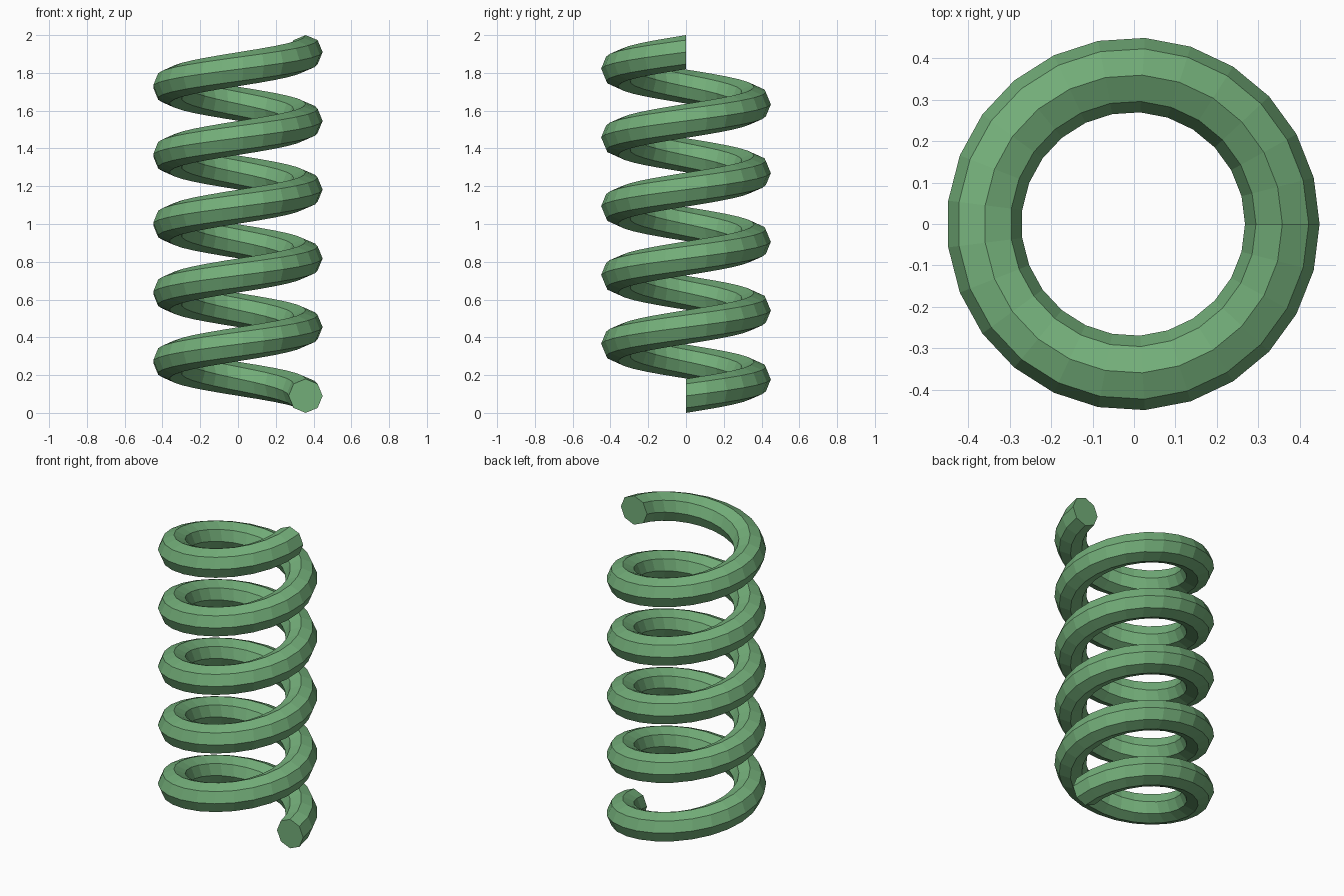
import bpy, bmesh
from math import sin, cos, pi

if "Cube" in bpy.data.objects:
    bpy.data.objects.remove(bpy.data.objects["Cube"])

COIL_R, WIRE_R = 0.36, 0.09
TURNS, STEPS, SIDES = 5, 25, 8
RISE = 2.0 - 2 * WIRE_R
COUNT = TURNS * STEPS

bm = bmesh.new()

# Upright octagon sections swept along the helix
rings = []
for i in range(COUNT + 1):
    a = 2 * pi * i / STEPS
    z = WIRE_R + RISE * i / COUNT
    ring = []
    for k in range(SIDES):
        t = 2 * pi * k / SIDES
        r = COIL_R + WIRE_R * cos(t)
        ring.append(bm.verts.new((r * cos(a) - 0.002, r * sin(a), z + WIRE_R * sin(t))))
    rings.append(ring)

# Wire surface
for lo, hi in zip(rings, rings[1:]):
    for k in range(SIDES):
        n = (k + 1) % SIDES
        bm.faces.new((lo[k], lo[n], hi[n], hi[k]))

# Flat cut ends
bm.faces.new(rings[0])
bm.faces.new(rings[-1])
bmesh.ops.recalc_face_normals(bm, faces=bm.faces)

mesh = bpy.data.meshes.new("coil_spring")
bm.to_mesh(mesh)
bm.free()
spring = bpy.data.objects.new("coil_spring", mesh)
bpy.context.collection.objects.link(spring)

# Green paint
green = bpy.data.materials.new("green_paint")
green.diffuse_color = (0.17, 0.42, 0.19, 1)
green.use_nodes = True
green.node_tree.nodes["Principled BSDF"].inputs["Base Color"].default_value = green.diffuse_color
mesh.materials.append(green)
